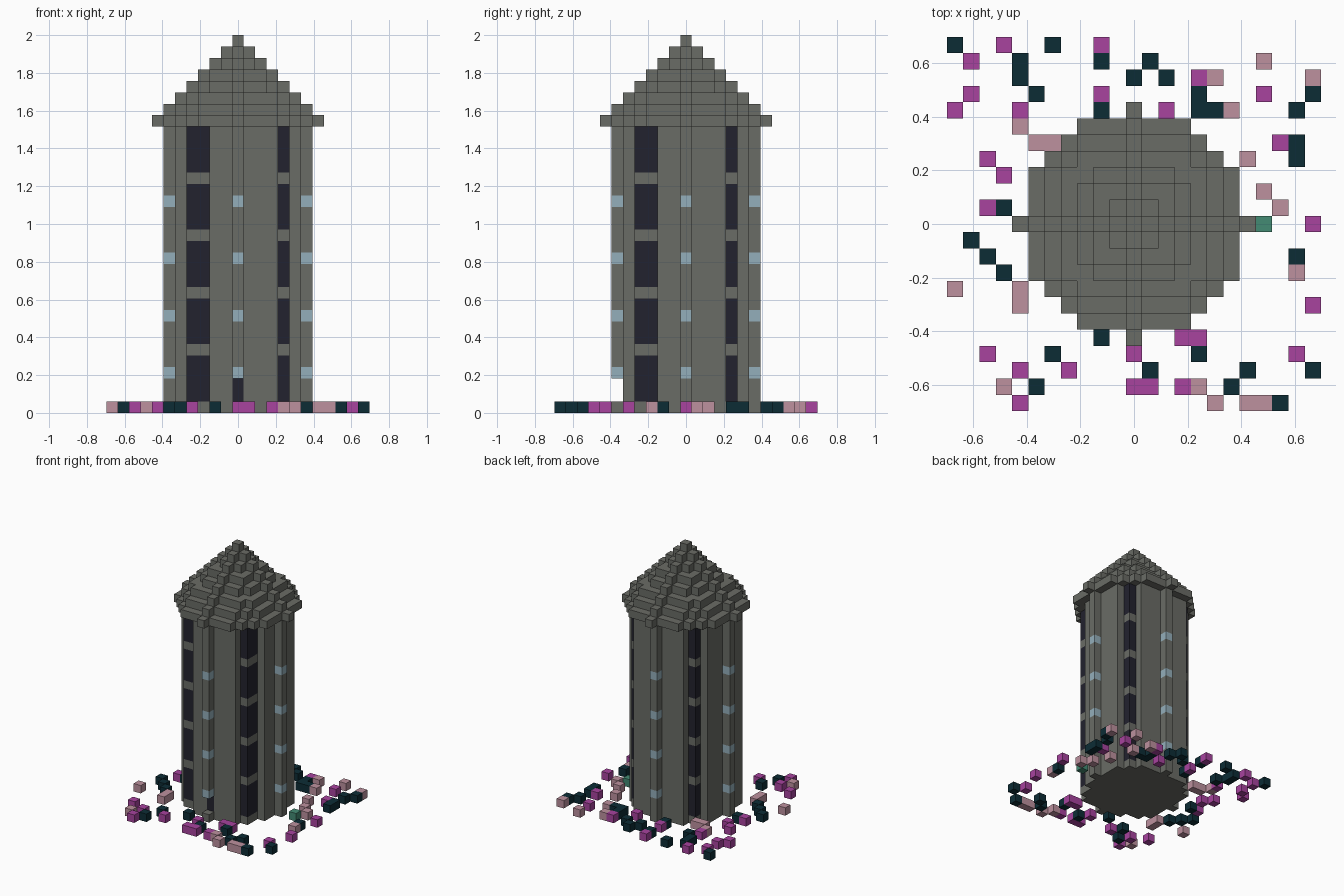
import bpy
import bmesh
from mathutils import Vector

cube = bpy.data.objects.get("Cube")
if cube:
    bpy.data.objects.remove(cube, do_unlink=True)

LEVELS = 33                 # blocks from ground to tip
SIZE = 2 / LEVELS           # edge of one block
WALL_TOP = 25               # level where the roof starts
RADIUS = 6


def material(name, hex_code):
    def linear(c):
        return c / 12.92 if c <= 0.04045 else ((c + 0.055) / 1.055) ** 2.4
    rgb = [linear(v / 255) for v in bytes.fromhex(hex_code)]
    mat = bpy.data.materials.new(name)
    mat.use_nodes = True
    mat.diffuse_color = (*rgb, 1)
    bsdf = mat.node_tree.nodes["Principled BSDF"]
    bsdf.inputs["Base Color"].default_value = (*rgb, 1)
    bsdf.inputs["Roughness"].default_value = 0.9
    return mat


STONE = material("grey stone", "6a6c66")
DARK = material("dark opening", "22222e")
GLASS = material("pale blue glass", "94afbb")
TEAL = material("deep teal", "0c2c35")
MAGENTA = material("magenta", "a8439f")
PINK = material("dusty pink", "bd919f")
GREEN = material("green", "448b74")


def disc(radius):
    span = range(-radius, radius + 1)
    return [(x, y) for x in span for y in span if x * x + y * y <= radius * radius]


def build_blocks(name, cells, solid):
    """Mesh the outer faces of a {(x, y, level): material} block set."""
    bm = bmesh.new()
    mats = list(dict.fromkeys(cells.values()))
    corners = {}

    def corner(p):
        key = tuple(round(c * 2) for c in p)
        if key not in corners:
            corners[key] = bm.verts.new(Vector(p) * SIZE)
        return corners[key]

    for cell, mat in cells.items():
        centre = Vector(cell) + Vector((0, 0, 0.5))
        for axis in range(3):
            for sign in (-1, 1):
                normal = Vector((0, 0, 0))
                normal[axis] = sign
                if tuple(int(c) for c in Vector(cell) + normal) in solid:
                    continue
                u = Vector((0, 0, 0))
                u[(axis + 1) % 3] = 0.5
                v = normal.cross(u)
                mid = centre + normal / 2
                face = bm.faces.new([corner(mid + q) for q in (-u - v, u - v, u + v, v - u)])
                face.material_index = mats.index(mat)
    mesh = bpy.data.meshes.new(name)
    bm.to_mesh(mesh)
    bm.free()
    for mat in mats:
        mesh.materials.append(mat)
    obj = bpy.data.objects.new(name, mesh)
    bpy.context.collection.objects.link(obj)


# Tower wall: tall dark slits on the diagonals, glass on the four ribs
NOTCHES = {(5, -3), (-3, -5)}
SLITS = {(4, 4), (-4, 4), (4, -4), (-4, -4), (4, -3), (-3, -4)}


def wall_material(x, y, level):
    if (x, y) in SLITS and level % 5:
        return DARK
    if max(abs(x), abs(y)) == RADIUS and level % 5 == 3 and level < 20:
        return GLASS
    if (x, y) == (0, -5) and level in (1, 2):
        return DARK         # back of the doorway
    return STONE


tower = {(x, y, k): wall_material(x, y, k)
         for k in range(WALL_TOP) for x, y in disc(RADIUS) if (x, y) not in NOTCHES}
for k in (1, 2):            # doorway
    del tower[(0, -RADIUS, k)]

# Stepped conical roof
roof = {(x, y, k): STONE
        for k in range(WALL_TOP, LEVELS) for x, y in disc(LEVELS - 1 - k)}

solid = set(tower) | set(roof)
build_blocks("tower_wall", tower, solid)
build_blocks("stepped_roof", roof, solid)


# Loose blocks scattered on the ground around the tower
def scatter(name, mat, spots):
    cells = {(x, y, 0): mat for x, y in spots}
    build_blocks(name, cells, set(cells) | solid)


scatter("teal_ground_blocks", TEAL, [
    (-11, 11), (-5, 11), (-7, 10), (-2, 10), (1, 10), (-7, 9), (0, 9), (2, 9),
    (-6, 8), (4, 8), (11, 8), (-2, 7), (4, 7), (5, 7), (10, 7), (10, 5), (10, 4),
    (-8, 1), (-10, -1), (-9, -2), (10, -2), (-8, -3), (-2, -7), (-5, -8), (4, -8),
    (1, -9), (7, -9), (11, -9), (-6, -10), (6, -10), (9, -11)])
scatter("magenta_ground_blocks", MAGENTA, [
    (-8, 11), (-2, 11), (-10, 10), (4, 9), (-10, 8), (-2, 8), (8, 8), (-11, 7),
    (-7, 7), (2, 7), (9, 5), (-9, 4), (-8, 3), (-9, 1), (11, 0), (11, -5),
    (3, -7), (4, -7), (-9, -8), (0, -8), (10, -8), (-7, -9), (-4, -9),
    (0, -10), (1, -10), (3, -10), (-7, -11)])
scatter("pink_ground_blocks", PINK, [
    (8, 10), (5, 9), (11, 9), (6, 7), (-7, 6), (-6, 5), (-5, 5), (7, 4), (8, 2),
    (9, 1), (10, -3), (-11, -4), (-7, -4), (-7, -5), (-8, -10), (4, -10),
    (5, -11), (7, -11), (8, -11)])
scatter("green_ground_block", GREEN, [(8, 0)])
